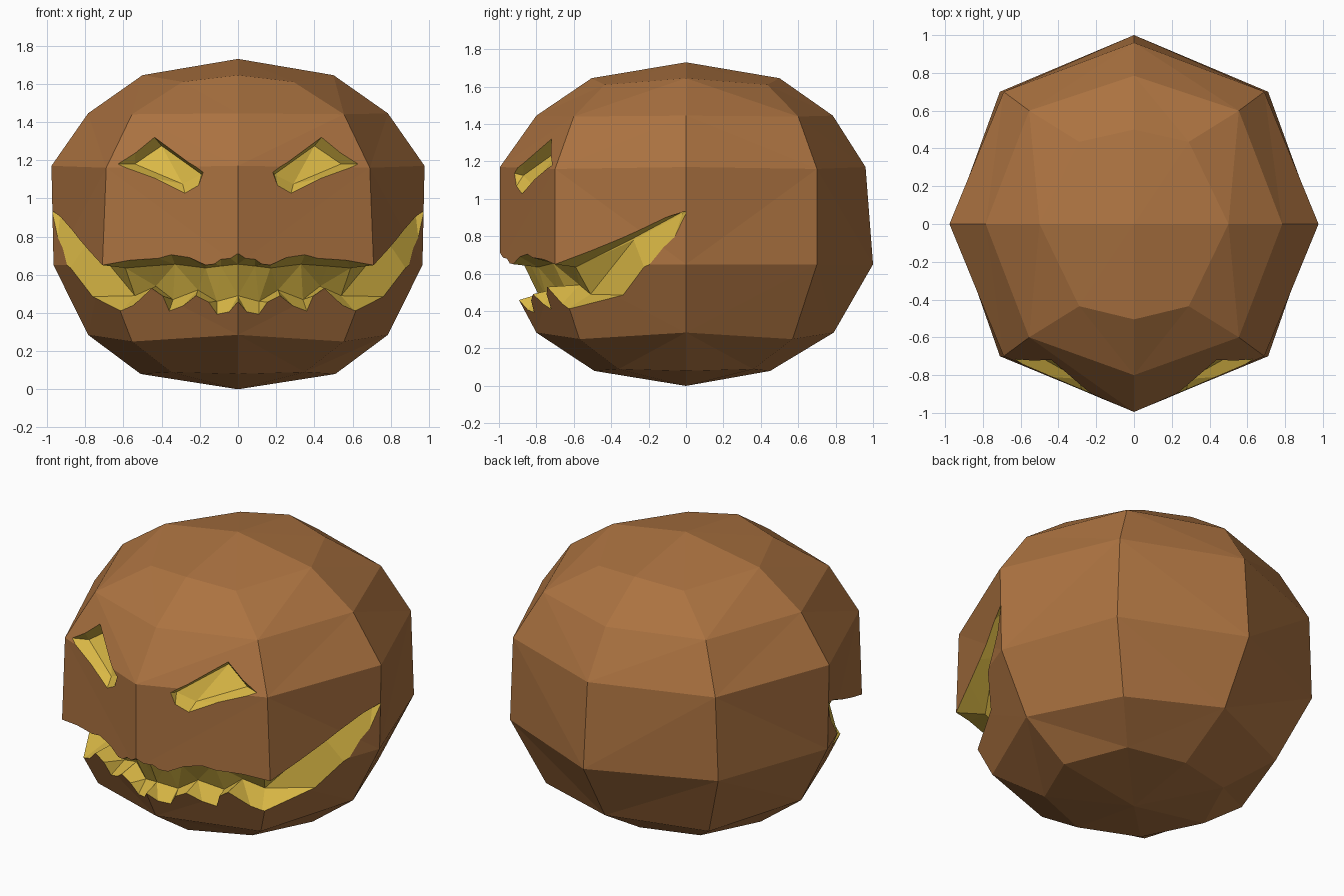
import bpy, bmesh
from mathutils import Vector

if "Cube" in bpy.data.objects:
    bpy.data.objects.remove(bpy.data.objects["Cube"])


def material(name, colour):
    m = bpy.data.materials.new(name)
    m.diffuse_color = (*colour, 1)
    m.use_nodes = True
    m.node_tree.nodes["Principled BSDF"].inputs["Base Color"].default_value = m.diffuse_color
    return m


MATS = [material("brown skin", (0.41, 0.17, 0.052)),
        material("yellow flesh", (0.70, 0.48, 0.06))]


def loft(name, loops, mat_index, poles=None):
    """Skin a list of equal closed loops; close the ends with poles or caps."""
    bm = bmesh.new()
    rows = [[bm.verts.new(p) for p in loop] for loop in loops]
    n = len(rows[0])
    for a, b in zip(rows, rows[1:]):
        for i in range(n):
            j = (i + 1) % n
            bm.faces.new((a[i], a[j], b[j], b[i]))
    if poles:
        for row, p in zip((rows[0], rows[-1]), poles):
            v = bm.verts.new(p)
            for i in range(n):
                bm.faces.new((row[i], row[(i + 1) % n], v))
    else:
        bm.faces.new(rows[0])
        bm.faces.new(rows[-1])
    bmesh.ops.recalc_face_normals(bm, faces=bm.faces)
    bmesh.ops.triangulate(bm, faces=bm.faces)
    me = bpy.data.meshes.new(name)
    for m in MATS:
        me.materials.append(m)
    bm.to_mesh(me)
    bm.free()
    for f in me.polygons:
        f.material_index = mat_index
    ob = bpy.data.objects.new(name, me)
    bpy.context.collection.objects.link(ob)
    return ob


def mirror(p):
    return Vector((-p[0], p[1], p[2]))


def beyond(p, q, k=1.3):
    """Push a rim point outwards along its wall so the cutter clears the skin."""
    return Vector(p) + (Vector(p) - Vector(q)) * k


# Eight-sided head: side, front, back half-widths, their height,
# then the diagonal corner's x, y and height
RINGS = [
    (0.51, 0.49, 0.45, 0.08, 0.35, 0.36, 0.09),
    (0.785, 0.80, 0.79, 0.285, 0.555, 0.57, 0.25),
    (0.966, 0.995, 1.00, 0.65, 0.71, 0.70, 0.65),
    (0.977, 0.995, 0.96, 1.17, 0.69, 0.70, 1.16),
    (0.785, 0.80, 0.785, 1.445, 0.555, 0.60, 1.44),
    (0.50, 0.505, 0.50, 1.645, 0.29, 0.435, 1.61),
]
head_loops = []
for s, f, b, z, dx, dy, dz in RINGS:
    head_loops.append([(s, 0, z), (dx, dy, dz), (0, b, z), (-dx, dy, dz),
                       (-s, 0, z), (-dx, -dy, dz), (0, -f, z), (dx, -dy, dz)])
head = loft("carved_head", head_loops, 0, [(0, 0, 0), (0, 0, 1.73)])

# Mouth, centre to right corner: upper rim, inner upper, inner lower, toothed lower rim
MOUTH = [
    ((0, -.99, .71), (0, -.87, .655), (0, -.79, .49), (0, -.89, .46)),
    ((.09, -.955, .68), (.09, -.83, .645), (.11, -.74, .46), (.11, -.82, .385)),
    ((.17, -.92, .65), (.17, -.79, .635), (.21, -.69, .52), (.22, -.82, .49)),
    ((.35, -.85, .705), (.33, -.71, .655), (.34, -.62, .47), (.36, -.72, .41)),
    ((.50, -.785, .68), (.47, -.645, .645), (.43, -.57, .54), (.45, -.73, .53)),
    ((.71, -.70, .65), (.59, -.59, .635), (.54, -.51, .49), (.60, -.62, .42)),
    ((.84, -.35, .79), (.78, -.28, .79), (.78, -.28, .78), (.867, -.23, .65)),
    ((.97, 0, .935), (.93, -.02, .93), (.93, -.02, .92), (.97, 0, .925)),
]
right = [[beyond(u, iu), Vector(iu), Vector(il), beyond(l, il)]
         for u, iu, il, l in MOUTH]
left = [[mirror(p) for p in col] for col in reversed(right[1:])]
cutters = [loft("mouth_cutter", left + right, 1)]

# Slanted eyes: rim and smaller inner floor
EYE_RIM = [(.64, -.72, 1.18), (.45, -.74, 1.335), (.18, -.93, 1.14), (.275, -.89, 1.015)]
EYE_FLOOR = [(.54, -.68, 1.18), (.40, -.66, 1.275), (.19, -.87, 1.125), (.29, -.82, 1.075)]
eye = [[beyond(p, q, 1.6) for p, q in zip(EYE_RIM, EYE_FLOOR)],
       [Vector(q) for q in EYE_FLOOR]]
cutters.append(loft("eye_cutter", eye, 1))
cutters.append(loft("eye_cutter", [[mirror(p) for p in l] for l in eye], 1))

# Carve the openings; the cut walls keep the yellow slot
bpy.context.view_layer.objects.active = head
for c in cutters:
    c.hide_render = True
    mod = head.modifiers.new("carve", 'BOOLEAN')
    mod.operation = 'DIFFERENCE'
    mod.solver = 'EXACT'
    mod.object = c
    bpy.ops.object.modifier_apply(modifier=mod.name)
for c in cutters:
    bpy.data.objects.remove(c)
